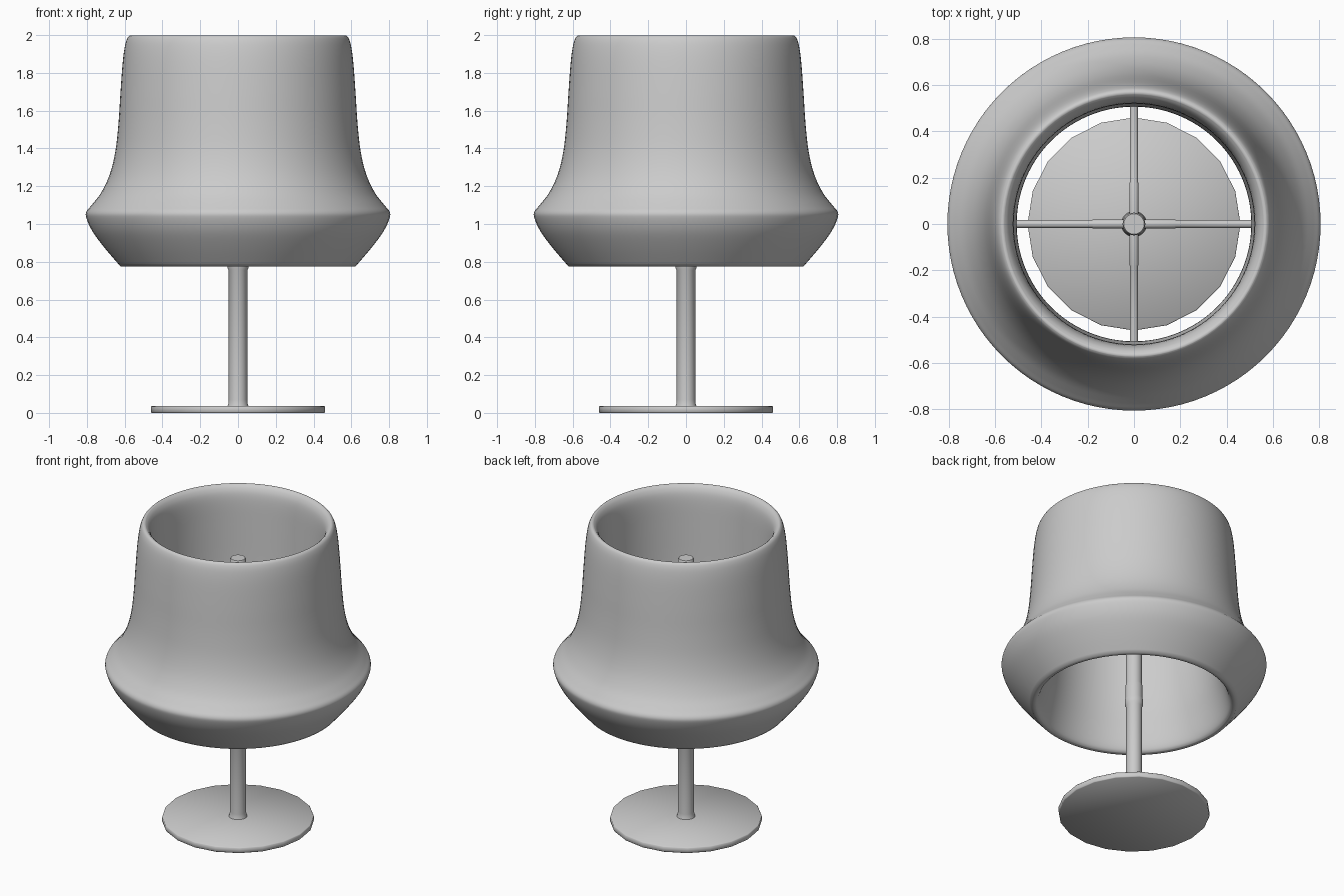
import bpy, bmesh, math
from mathutils import Vector

if "Cube" in bpy.data.objects:
    bpy.data.objects.remove(bpy.data.objects["Cube"])


def smooth_path(pts, steps):
    # Catmull-Rom interpolation of a small open profile
    n = len(pts)
    at = lambda i: Vector(pts[max(0, min(n - 1, i))])
    out = []
    for i in range(n - 1):
        a, b, c, d = at(i - 1), at(i), at(i + 1), at(i + 2)
        for s in range(steps):
            t = s / steps
            out.append(0.5 * (2 * b + (c - a) * t + (2 * a - 5 * b + 4 * c - d) * t * t
                              + (3 * b - a - 3 * c + d) * t ** 3))
    return out + [Vector(pts[-1])]


def lathe(name, profile, sides, closed=False, angle=60):
    # Revolve a (radius, height) profile round z, capping the ends if open
    bm = bmesh.new()
    rings = []
    for r, z in profile:
        rings.append([bm.verts.new((r * math.cos(2 * math.pi * k / sides),
                                    r * math.sin(2 * math.pi * k / sides), z))
                      for k in range(sides)])
    pairs = list(zip(rings, rings[1:])) + ([(rings[-1], rings[0])] if closed else [])
    for lo, hi in pairs:
        for k in range(sides):
            j = (k + 1) % sides
            bm.faces.new((lo[k], lo[j], hi[j], hi[k]))
    if not closed:
        bm.faces.new(rings[0][::-1])
        bm.faces.new(rings[-1])
    bmesh.ops.recalc_face_normals(bm, faces=bm.faces)
    mesh = bpy.data.meshes.new(name)
    bm.to_mesh(mesh)
    bm.free()
    ob = bpy.data.objects.new(name, mesh)
    bpy.context.collection.objects.link(ob)
    bpy.ops.object.select_all(action='DESELECT')
    ob.select_set(True)
    bpy.context.view_layer.objects.active = ob
    bpy.ops.object.shade_smooth_by_angle(angle=math.radians(angle))
    return ob


# Base plate: thin twenty-sided disc
lathe("base_plate", [(0.456, 0), (0.46, 0.004), (0.46, 0.033), (0.456, 0.037)], 20, angle=50)

# Stem with flared foot, collar and flat top
lathe("stem", [(0.056, 0.034), (0.051, 0.05), (0.049, 0.07), (0.049, 0.755), (0.056, 0.768),
               (0.056, 0.80), (0.053, 0.81), (0.053, 0.90), (0.049, 0.91),
               (0.049, 1.755), (0.044, 1.765)], 32)

# Thick open shade: outer wall up, over the rounded rim, and inner wall back down
outer = [(0.622, 0.775), (0.705, 0.872), (0.77, 0.96), (0.802, 1.03), (0.803, 1.065),
         (0.775, 1.10), (0.725, 1.165), (0.68, 1.26), (0.65, 1.38), (0.633, 1.53),
         (0.622, 1.70), (0.61, 1.86), (0.598, 1.945), (0.585, 1.985), (0.572, 1.998)]
inner = [(0.562, 1.997), (0.545, 1.98), (0.53, 1.945), (0.522, 1.88), (0.518, 1.75),
         (0.513, 1.55), (0.507, 1.35), (0.51, 1.2), (0.525, 1.05), (0.55, 0.92),
         (0.57, 0.83), (0.585, 0.79), (0.6, 0.776)]
lathe("shade", smooth_path(outer, 4) + smooth_path(inner, 4), 96, closed=True)

# Four arms that carry the shade, thicker next to the stem
for k in range(4):
    arm = lathe(f"shade_arm_{k + 1}", [(0.02, 0.03), (0.02, 0.175), (0.018, 0.18),
                                       (0.018, 0.525)], 12)
    arm.location.z = 1.4
    arm.rotation_euler = (0, math.pi / 2, k * math.pi / 2)
